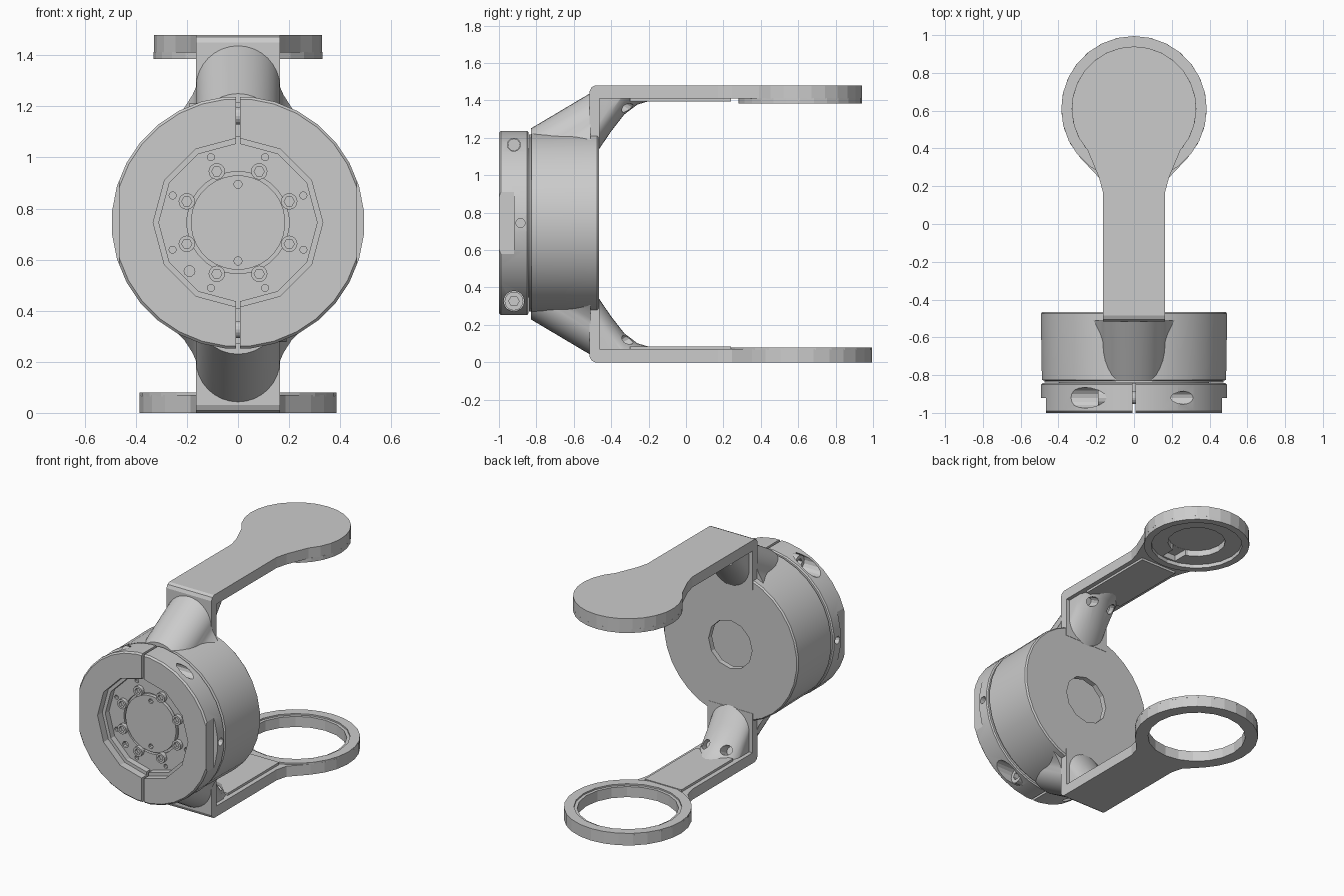
import bpy, bmesh
from math import sin, cos, pi, radians
from mathutils import Vector

if "Cube" in bpy.data.objects:
    bpy.data.objects.remove(bpy.data.objects["Cube"])

C = 0.745          # height of the drum axis
H = 1.48           # overall height
W = 0.165          # half width of the arms


def loft(name, secs, closed=False, smooth=True):
    """Solid skinned over equal-length closed sections."""
    bm = bmesh.new()
    rings = [[bm.verts.new(p) for p in s] for s in secs]
    n, m = len(secs[0]), len(secs)
    for i in range(m if closed else m - 1):
        a, b = rings[i], rings[(i + 1) % m]
        for j in range(n):
            k = (j + 1) % n
            bm.faces.new((a[j], a[k], b[k], b[j]))
    if not closed:
        bm.faces.new(rings[0])
        bm.faces.new(rings[-1])
    bmesh.ops.remove_doubles(bm, verts=bm.verts, dist=1e-5)
    bmesh.ops.recalc_face_normals(bm, faces=bm.faces)
    me = bpy.data.meshes.new(name)
    bm.to_mesh(me)
    bm.free()
    ob = bpy.data.objects.new(name, me)
    bpy.context.collection.objects.link(ob)
    if smooth:
        select(ob)
        bpy.ops.object.shade_smooth_by_angle(angle=radians(25))
    return ob


def select(ob):
    bpy.ops.object.select_all(action='DESELECT')
    ob.select_set(True)
    bpy.context.view_layer.objects.active = ob


def cyl(name, p0, p1, r, n=32, smooth=False):
    p0, p1 = Vector(p0), Vector(p1)
    q = (p1 - p0).to_track_quat('Z', 'Y')
    circ = [q @ Vector((r * cos(2 * pi * i / n), r * sin(2 * pi * i / n), 0)) for i in range(n)]
    return loft(name, [[p0 + c for c in circ], [p1 + c for c in circ]], smooth=smooth)


def box(name, x0, x1, y0, y1, z0, z1):
    sq = [(x0, y0), (x1, y0), (x1, y1), (x0, y1)]
    return prism(name, sq, z0, z1)


def prism(name, outline, z0, z1):
    return loft(name, [[(x, y, z) for x, y in outline] for z in (z0, z1)], smooth=False)


def lathe(name, prof, n=32):
    """Revolve a closed (radius, y) profile about the drum axis."""
    secs = []
    for i in range(n):
        a = 2 * pi * (i + 0.5) / n
        secs.append([(r * cos(a), y, C + r * sin(a)) for r, y in prof])
    return loft(name, secs, closed=True)


def cut(ob, *cutters):
    select(ob)
    for c in cutters:
        m = ob.modifiers.new("cut", 'BOOLEAN')
        m.operation, m.object, m.solver = 'DIFFERENCE', c, 'EXACT'
        bpy.context.view_layer.objects.active = ob
        bpy.ops.object.modifier_apply(modifier=m.name)
        bpy.data.objects.remove(c)


# Main drum, hollow, with a low-sided hole in its back wall
drum = lathe("drum", [(0.38, -0.84), (0.475, -0.84), (0.475, -0.83), (0.49, -0.825), (0.495, -0.515),
                      (0.495, -0.475), (0.487, -0.465), (0.05, -0.465), (0.05, -0.5), (0.38, -0.5)])
cut(drum, cyl("c", (0, -0.7, C), (0, -0.3, C), 0.16, 12))

# Split clamp ring with stepped 12-sided bore, side flats and screw holes
ring = lathe("clamp_ring", [(0.2, -1), (0.485, -1), (0.495, -0.99), (0.495, -0.85), (0.487, -0.843),
                            (0.2, -0.843)])
cut(ring,
    cyl("c", (0, -1.1, C), (0, -0.95, C), 0.332, 12),
    cyl("c", (0, -1.0, C), (0, -0.7, C), 0.31, 12),
    box("c", -0.008, 0.008, -1.1, -0.7, 0, H),
    box("c", 0.465, 0.6, -1.1, -0.92, 0.3, 1.2),
    box("c", -0.6, -0.465, -1.1, -0.92, 0.3, 1.2))
for s in (1, -1):
    z = C + s * 0.418
    cut(ring,
        cyl("c", (-0.6, -0.92, z), (0.6, -0.92, z), 0.035, 12),
        cyl("c", (-s * 0.6, -0.92, z), (-s * 0.14, -0.92, z), 0.055, 16),
        cyl("c", (s * 0.6, -0.885, C), (s * 0.4, -0.885, C), 0.025, 12))
    screw = cyl("clamp_screw", (-s * 0.19, -0.92, z), (s * 0.13, -0.92, z), 0.033, 16)
    head = cyl("clamp_screw_head", (-s * 0.19, -0.92, z), (-s * 0.13, -0.92, z), 0.05, 16)
    for o in (screw, head):
        cut(o, cyl("c", (-s * 0.3, -0.92, z), (-s * 0.15, -0.92, z), 0.028, 6))

# Actuator hub recessed in the clamp ring
hub = lathe("actuator_hub", [(0, -0.915), (0.185, -0.915), (0.185, -0.89), (0.2, -0.89), (0.2, -0.91),
                             (0.34, -0.91), (0.34, -0.845), (0.4, -0.845), (0.4, -0.56), (0, -0.56)])


def drill(x, z, r):
    cut(hub, cyl("c", (x, -1, z), (x, -0.88, z), r, 10))


for i in range(8):
    a = 2 * pi * (i + 0.5) / 8
    drill(0.277 * cos(a), C + 0.277 * sin(a), 0.014)
    x, z = 0.217 * cos(a), C + 0.217 * sin(a)
    bolt = cyl("hub_bolt", (x, -0.935, z), (x, -0.9, z), 0.032, 16)
    cut(bolt, cyl("c", (x, -1, z), (x, -0.915, z), 0.02, 6))
drill(-0.19, 0.555, 0.021)
drill(0, C + 0.15, 0.016)
drill(0, C - 0.15, 0.016)


# Fork halves: s = 1 upper, s = -1 lower
def arm_outline(radius, cy=0.61):
    right = [(W, -0.48), (W, 0.17), (W + 0.02, 0.245)]
    n = 20
    a0 = radians(-42)
    arc = [(radius * cos(a0 + (pi - 2 * a0) * i / n), cy + radius * sin(a0 + (pi - 2 * a0) * i / n))
           for i in range(n + 1)]
    return right + arc + [(-x, y) for x, y in reversed(right)]


for s, label in ((1, "upper"), (-1, "lower")):
    def tz(z):
        return z if s == 1 else H - z

    # Arm with rounded end, and the inset strip along its inner face
    arm = prism(label + "_arm", arm_outline(0.33 if s == 1 else 0.385), tz(1.41), tz(H))
    box(label + "_arm_strip", -0.135, 0.135, -0.3, 0.24, tz(1.395), tz(1.42))
    if s == 1:
        pad = cyl("upper_pad_rim", (0, 0.61, 1.385), (0, 0.61, 1.412), 0.33, 28)
        cut(pad, cyl("c", (0, 0.61, 1.3), (0, 0.61, 1.5), 0.285, 20))
        cut(arm, cyl("c", (0, 0.61, 1.3), (0, 0.61, 1.45), 0.18, 16),
            box("c", -0.05, 0.05, 0.34, 0.6, 1.3, 1.449))
    else:
        rim = cyl("lower_ring_rim", (0, 0.61, 0.065), (0, 0.61, 0.08), 0.385, 28)
        cut(rim, cyl("c", (0, 0.61, -0.1), (0, 0.61, 0.2), 0.325, 20))
        cut(arm, cyl("c", (0, 0.61, -0.1), (0, 0.61, 0.2), 0.305, 20))

    # Upright plate with a chamfered corner
    prof = [(-0.515, 1.15), (-0.515, 1.45), (-0.505, 1.471), (-0.485, H), (-0.463, H), (-0.463, 1.15)]
    loft(label + "_plate", [[(x, y, tz(z)) for y, z in prof] for x in (-W, W)], smooth=False)

    # Sloping outer duct with flared skirt
    arch = [(W * cos(pi * i / 16), W * sin(pi * i / 16)) for i in range(17)]
    sect = [(0.29, -0.16), (0.21, -0.08), (0.178, -0.03)] + arch
    sect += [(-0.178, -0.03), (-0.21, -0.08), (-0.29, -0.16)]
    loft(label + "_outer_duct", [[(x, y, tz(z + zc)) for x, z in sect]
                                 for y, zc in ((-0.83, 1.085), (-0.51, 1.275))])

    # Curved inner gusset with two cable holes
    r = 0.14
    secs = []
    for y, zb in ((-0.475, 1.125), (-0.4, 1.235), (-0.33, 1.325), (-0.26, 1.378), (-0.18, 1.402)):
        half = [(r * cos(pi + pi * i / 14), zb + r + r * sin(pi + pi * i / 14)) for i in range(15)]
        pts = [(-r, 1.45)] + [(x, min(z, 1.44)) for x, z in half] + [(r, 1.45)]
        secs.append([(x, y, tz(z)) for x, z in pts])
    gusset = loft(label + "_inner_gusset", secs)
    for x in (-0.075, 0.075):
        cut(gusset, cyl("c", (x, -0.15, tz(1.27)), (x, -0.37, tz(1.39)), 0.032, 12))
